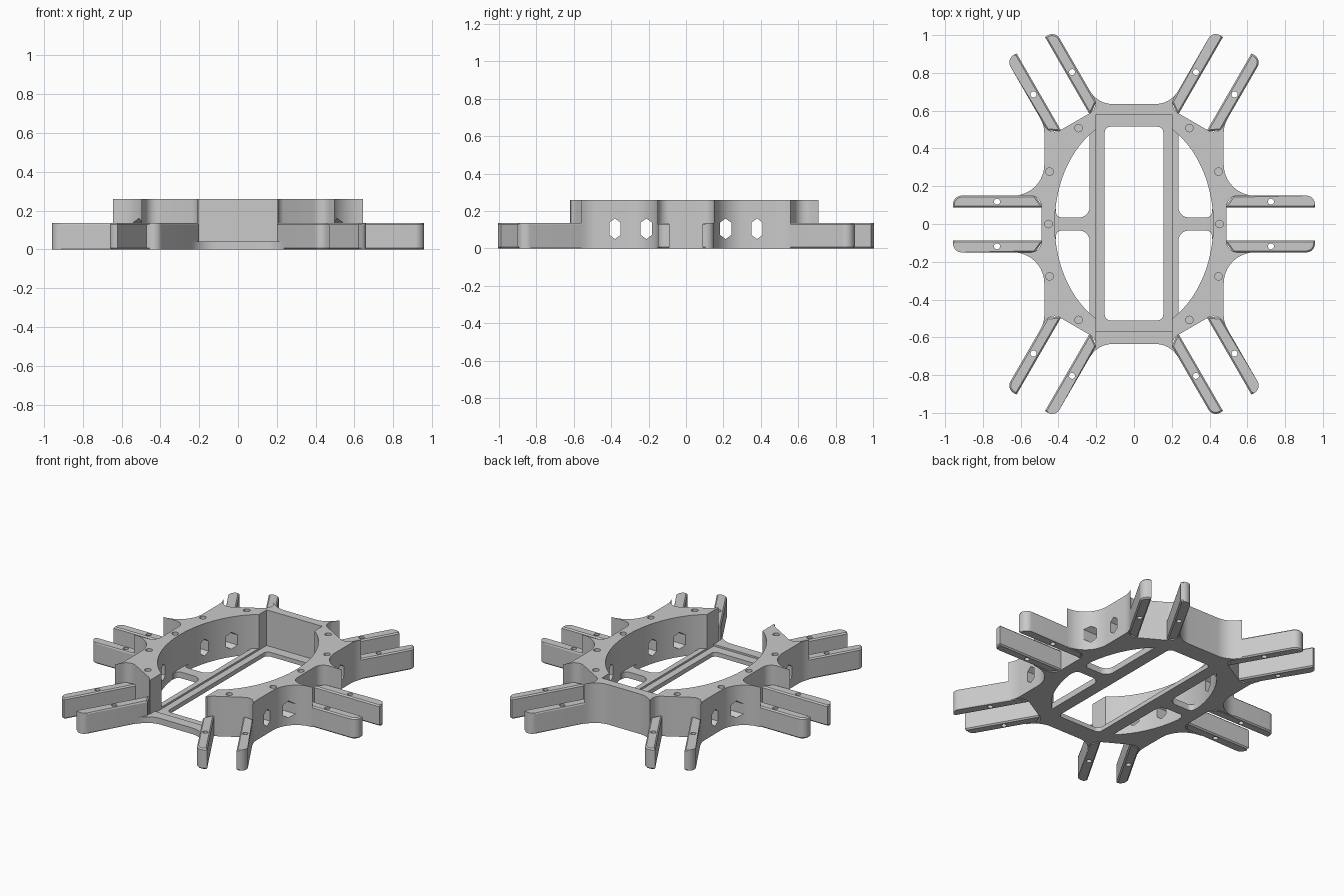
import bpy, bmesh, math
from mathutils import Vector, Matrix

if "Cube" in bpy.data.objects:
    bpy.data.objects.remove(bpy.data.objects["Cube"])

HEIGHT, ARM_TOP, FLOOR, LIP = 0.26, 0.135, 0.028, 0.04
SIDE_WALL, CORNER_WALL = 0.49, 0.625     # distance of each mount wall from centre
ARM_IN, ARM_OUT = 0.087, 0.15            # sideways span of an arm in its pair
RX, RY, SLOT = 0.42, 0.57, 0.2           # oval bay radii, half width of the slot
FRONT = 0.62                             # where the tall rim stops at the front

grey = bpy.data.materials.new("plain grey")
grey.use_nodes = True
colour = (0.59, 0.59, 0.59, 1)
grey.diffuse_color = colour
grey.node_tree.nodes["Principled BSDF"].inputs["Base Color"].default_value = colour


def rounded(corners, closed=False, steps=12):
    """Outline from (x, y, radius) corners, with each radius as a fillet arc."""
    out, n = [], len(corners)
    for i, (x, y, r) in enumerate(corners):
        p = Vector((x, y))
        if r == 0 or (not closed and i in (0, n - 1)):
            out.append((x, y))
            continue
        a = (Vector(corners[i - 1][:2]) - p).normalized()
        b = (Vector(corners[(i + 1) % n][:2]) - p).normalized()
        half = a.angle(b) / 2
        centre = p + (a + b).normalized() * (r / math.sin(half))
        start = p + a * (r / math.tan(half)) - centre
        end = p + b * (r / math.tan(half)) - centre
        turn = math.atan2(start.x * end.y - start.y * end.x, start.dot(end))
        for k in range(steps + 1):
            q = centre + Matrix.Rotation(turn * k / steps, 2) @ start
            out.append((q.x, q.y))
    return out


def flip(points, sx, sy):
    return [(sx * x, sy * y) for x, y in points]


def prism(name, outline, z0, z1, bevel=0):
    """Closed straight-sided solid from an outline."""
    bm = bmesh.new()
    low = [bm.verts.new((x, y, z0)) for x, y in outline]
    high = [bm.verts.new((x, y, z1)) for x, y in outline]
    bm.faces.new(low[::-1])
    bm.faces.new(high)
    for i in range(len(low)):
        j = (i + 1) % len(low)
        bm.faces.new((low[i], low[j], high[j], high[i]))
    area = sum(low[i - 1].co.x * v.co.y - v.co.x * low[i - 1].co.y for i, v in enumerate(low))
    if area < 0:
        bmesh.ops.reverse_faces(bm, faces=bm.faces)
    if bevel:
        rims = [e for e in bm.edges if abs(e.verts[0].co.z - e.verts[1].co.z) < 1e-5]
        bmesh.ops.bevel(bm, geom=rims, offset=bevel, segments=1, affect='EDGES')
    mesh = bpy.data.meshes.new(name)
    bm.to_mesh(mesh)
    bm.free()
    mesh.materials.append(grey)
    obj = bpy.data.objects.new(name, mesh)
    bpy.context.collection.objects.link(obj)
    return obj


def box(name, x, y0, y1, z0, z1, radius=0):
    ring = [(-x, y0, radius), (x, y0, radius), (x, y1, radius), (-x, y1, radius)]
    return prism(name, rounded(ring, True), z0, z1)


def disc(x, y, r, z0, z1, sides=24):
    ring = [(x + r * math.cos(math.tau * k / sides), y + r * math.sin(math.tau * k / sides))
            for k in range(sides)]
    return prism("cutter", ring, z0, z1)


def cut(obj, cutter):
    cutter.hide_render = True
    mod = obj.modifiers.new("cut", 'BOOLEAN')
    mod.operation, mod.solver, mod.object = 'DIFFERENCE', 'EXACT', cutter
    bpy.context.view_layer.objects.active = obj
    bpy.ops.object.modifier_apply(modifier=mod.name)
    bpy.data.objects.remove(cutter)


def finish(obj):
    bpy.ops.object.select_all(action='DESELECT')
    obj.select_set(True)
    bpy.context.view_layer.objects.active = obj
    bpy.ops.object.shade_smooth_by_angle(angle=math.radians(25))


def diagonal(u, v, r=0):
    """Point u along and v across the corner arm direction."""
    c, s = 0.5, math.sqrt(0.75)
    return (u * c + v * s, u * s - v * c, r)


# Outer outline of one quarter: back wall, corner mount, waist, side mount
quarter = rounded([
    (0.03, 0.635, 0), (0.19, 0.635, 0.14), diagonal(0.732, -0.15),
    diagonal(CORNER_WALL, -0.15, 0.06), diagonal(CORNER_WALL, 0.15, 0.06),
    diagonal(0.732, 0.15), (0.475, 0.517, 0.15), (0.475, 0.153, 0.165),
    (0.643, 0.15, 0), (SIDE_WALL, 0.15, 0.06), (SIDE_WALL, 0.03, 0)])

# Tall rim: the right half from back to front, then mirrored
front_side = [(SLOT, FRONT)] + [p for p in quarter if p[1] < FRONT]
sweep = math.acos(SLOT / RX)
bay = [(RX * math.cos(sweep * k / 32), RY * math.sin(sweep * k / 32)) for k in range(-32, 33)]
half = quarter + flip(front_side, 1, -1)[::-1] + bay + [(SLOT, 0.58)]
rim = prism("body_rim", half + flip(half, -1, 1)[::-1], 0, HEIGHT)

# Blind screw holes in the rim
for sx in (1, -1):
    for x, y in ((0.293, 0.508), (0.447, 0.277), (0.453, 0),
                 (0.447, -0.277), (0.293, -0.508)):
        cut(rim, disc(sx * x, y, 0.02, 0.2, 1))

# Six-sided cable windows through the side walls
window = [(-0.055, 0), (-0.033, 0.03), (0.033, 0.03),
          (0.055, 0), (0.033, -0.03), (-0.033, -0.03)]
for sx in (1, -1):
    for y in (-0.38, -0.212, 0.212, 0.38):
        cutter = prism("cutter", window, 0.25, 0.62)
        turn = Matrix.Rotation(math.radians(90 * sx), 4, 'Y')
        cutter.data.transform(Matrix.Translation((0, y, 0.105)) @ turn)
        cut(rim, cutter)
finish(rim)

# Low front sill
sill = [p for p in quarter if p[1] >= FRONT] + [(SLOT, FRONT), (SLOT, 0.57)]
sill = flip(sill, 1, -1)
finish(prism("front_sill", sill + flip(sill, -1, 1)[::-1], 0, LIP))

# Battery tray with raised rails and an open middle
tray = box("battery_tray", 0.235, -0.57, 0.58, 0, LIP)
cut(tray, box("cutter", SLOT, -0.7, 0.7, FLOOR, 1))
cut(tray, box("cutter", 0.155, -0.51, 0.515, -1, 1, 0.03))
finish(tray)

# Cross bars from tray to rim, flared at the inner and outer ends
for sx, label in ((1, "left"), (-1, "right")):
    edge = rounded([(0.23, 0.12, 0), (0.235, 0.12, 0), (0.235, 0.035, 0.055),
                    (0.413, 0.035, 0.03), (0.413, 0.08, 0), (0.43, 0.08, 0)])
    finish(prism(label + "_cross_bar", flip(edge + flip(edge, 1, -1)[::-1], sx, 1), 0, LIP))


# Motor mount arms, in pairs on six walls
def arm(name, wall, angle, side):
    shape = rounded([(-0.01, ARM_IN, 0), (0.468, ARM_IN, 0),
                     (0.468, ARM_OUT, 0.045), (0.035, ARM_OUT, 0)], True)
    obj = prism(name, [(wall + u, side * v) for u, v in shape], 0, ARM_TOP, 0.008)
    cut(obj, disc(wall + 0.235, side * 0.118, 0.016, -1, 1))
    obj.data.transform(Matrix.Rotation(math.radians(angle), 4, 'Z'))
    finish(obj)


mounts = (("left", SIDE_WALL, 0), ("back_left", CORNER_WALL, 60),
          ("back_right", CORNER_WALL, 120), ("right", SIDE_WALL, 180),
          ("front_right", CORNER_WALL, 240), ("front_left", CORNER_WALL, 300))
for label, wall, angle in mounts:
    for side, suffix in ((1, "a"), (-1, "b")):
        arm(f"{label}_mount_arm_{suffix}", wall, angle, side)
